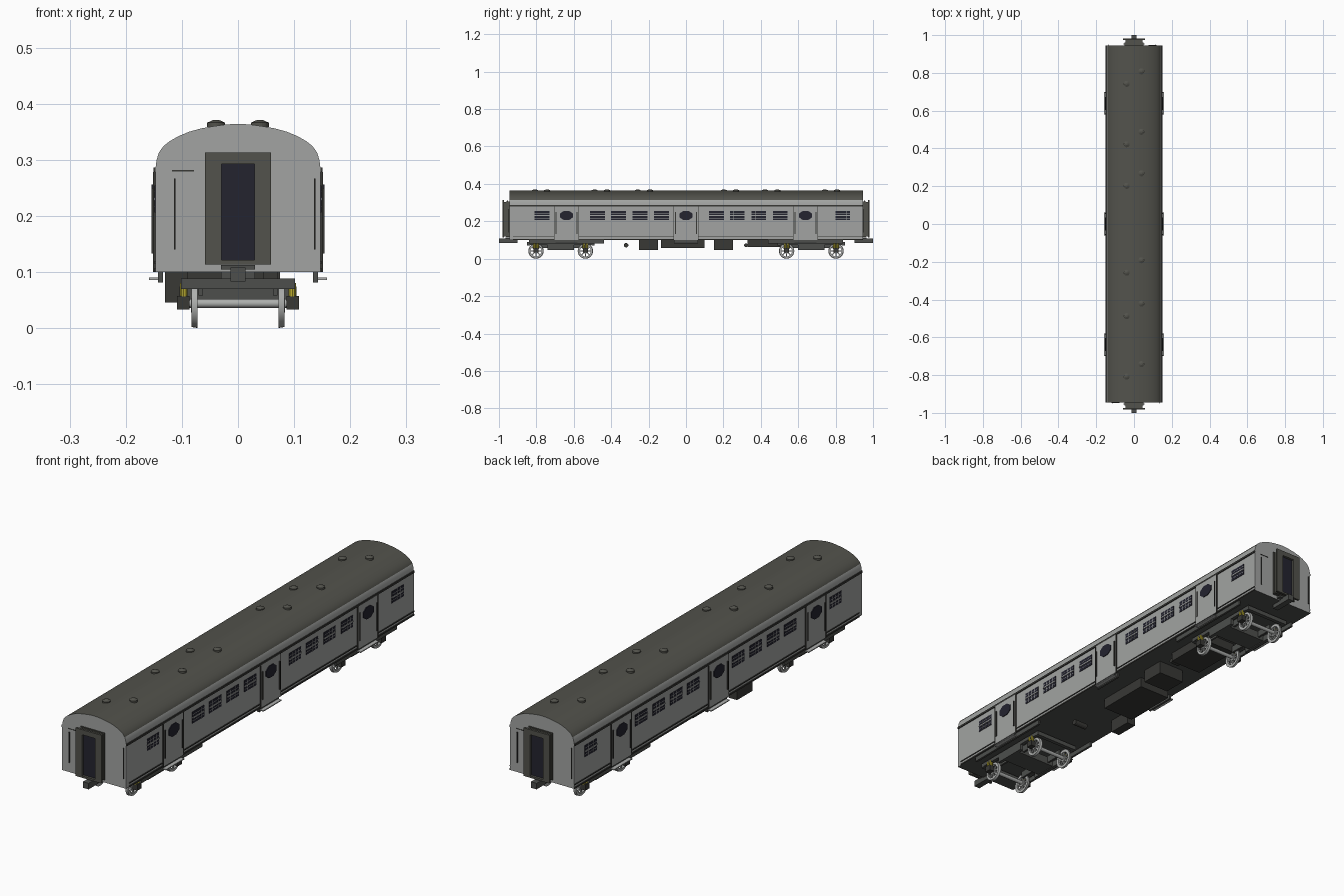
import bpy, bmesh, math
from mathutils import Matrix, Vector

if "Cube" in bpy.data.objects:
    bpy.data.objects.remove(bpy.data.objects["Cube"], do_unlink=True)


def material(name, r, g, b):
    m = bpy.data.materials.new(name)
    m.use_nodes = True
    m.diffuse_color = (r, g, b, 1)
    node = next(n for n in m.node_tree.nodes if n.type == 'BSDF_PRINCIPLED')
    node.inputs["Base Color"].default_value = (r, g, b, 1)
    return m


GREY = material("light grey", .36, .37, .36)
ROOF = material("dark olive grey", .085, .085, .072)
TRIM = material("charcoal", .04, .04, .036)
FLOOR = material("underframe grey", .075, .078, .073)
NAVY = material("navy glass", .017, .017, .028)
STEEL = material("wheel steel", .42, .43, .42)
YELLOW = material("spring yellow", .5, .42, .03)


class Part:
    """Collects simple solids into one named object."""

    def __init__(self, name, *mats):
        self.name, self.mats, self.bm = name, mats, bmesh.new()

    def box(self, x, y, z):
        size = Matrix.Diagonal((x[1] - x[0], y[1] - y[0], z[1] - z[0], 1))
        mid = Matrix.Translation([sum(v) / 2 for v in (x, y, z)])
        bmesh.ops.create_cube(self.bm, size=1, matrix=mid @ size)

    def pair(self, x, y, z):
        self.box(x, y, z)
        self.box((-x[1], -x[0]), y, z)

    def cylinder(self, centre, r, depth, axis='Z', top=None, sides=24):
        turn = {'X': Matrix.Rotation(math.pi / 2, 4, 'Y'),
                'Y': Matrix.Rotation(math.pi / 2, 4, 'X'), 'Z': Matrix()}[axis]
        bmesh.ops.create_cone(self.bm, cap_ends=True, segments=sides, radius1=r,
                              radius2=r if top is None else top, depth=depth,
                              matrix=Matrix.Translation(centre) @ turn)

    def prism(self, profile, y0, y1):
        verts = [self.bm.verts.new((x, y0, z)) for x, z in profile]
        face = self.bm.faces.new(verts)
        new = bmesh.ops.extrude_face_region(self.bm, geom=[face])["geom"]
        bmesh.ops.translate(self.bm, vec=(0, y1 - y0, 0),
                            verts=[v for v in new if isinstance(v, bmesh.types.BMVert)])

    def done(self, rule=None, smooth=False):
        bmesh.ops.recalc_face_normals(self.bm, faces=self.bm.faces)
        if rule:
            for f in self.bm.faces:
                f.material_index = rule(f)
        mesh = bpy.data.meshes.new(self.name)
        self.bm.to_mesh(mesh)
        self.bm.free()
        for m in self.mats:
            mesh.materials.append(m)
        obj = bpy.data.objects.new(self.name, mesh)
        bpy.context.collection.objects.link(obj)
        if smooth:
            bpy.ops.object.select_all(action='DESELECT')
            obj.select_set(True)
            bpy.context.view_layer.objects.active = obj
            bpy.ops.object.shade_smooth_by_angle(angle=math.radians(35))
        return obj


def span(mid, half):
    return (mid - half, mid + half)


L, W = .945, .147

# Body shell with a dark underside
p = Part("body", GREY, FLOOR)
p.box((-W, W), (-L, L), (.1, .285))
p.done(lambda f: int(f.normal.z < -.5))

# Arched roof: pale ends and lower edge, dark covering
half = [(W, .285), (.145, .3), (.141, .313), (.133, .324), (.122, .333), (.106, .342),
        (.087, .35), (.065, .356), (.042, .36), (.02, .363)]
arch = half + [(0, .364)] + [(-x, z) for x, z in reversed(half)]
p = Part("roof", GREY, ROOF)
p.prism(arch, -L, L)
p.done(lambda f: int(abs(f.normal.y) < .5 and f.calc_center_median().z > .312), True)

# Long trim lines at the eaves and sill
p = Part("side_trim", TRIM)
p.pair((W - .002, .151), (-L, L), (.278, .286))
p.pair((W - .002, .15), (-L + .02, L), (.1, .106))
p.pair((W - .002, .15), (-L + .02, L), (.115, .119))
p.done()

# Roof ventilators
p = Part("roof_vents", ROOF)
for y in (-.775, -.455, -.225, .235, .455, .775):
    for s in (-1, 1):
        at = (s * .039, y + s * .033)
        p.cylinder((*at, .362), .016, .008)
        p.cylinder((*at, .3685), .016, .005, top=.005)
p.done()

# Side doors with rims, handrails and eight-sided windows
doors = (-.639, 0, .639)
door = Part("side_doors", GREY)
seam = Part("door_seams", TRIM)
rail = Part("door_handrails", TRIM)
glass = Part("door_windows", NAVY)
step = Part("door_steps", STEEL)
bracket = Part("step_brackets", FLOOR)
for y in doors:
    door.pair((W, .151), span(y, .064), (.1, .278))
    step.pair((.135, .159), span(y, .06), (.086, .09))
    bracket.pair((.134, .143), span(y, .065 if y == 0 else .2), (.081, .1))
    for e in (-1, 1):
        seam.pair((W, .1515), span(y + e * .065, .002), (.1, .278))
        rail.pair((.151, .1545), span(y + e * .056, .002), (.133, .25))
    for s in (-1, 1):
        m = Matrix.Translation((s * .152, y, .231)) @ Matrix.Diagonal((1, .037, .027, 1))
        m = m @ Matrix.Rotation(math.pi / 2, 4, 'Y') @ Matrix.Rotation(math.pi / 8, 4, 'Z')
        bmesh.ops.create_cone(glass.bm, cap_ends=True, segments=8, radius1=1,
                              radius2=1, depth=.004, matrix=m)
for part in (door, seam, rail, glass, step, bracket):
    part.done()

# Passenger windows with slats
glass = Part("side_windows", NAVY)
slat = Part("window_slats", GREY)
for y in (-.77, -.473, -.361, -.246, -.131, .163, .275, .39, .505, .837):
    glass.pair((W, .149), span(y, .039), (.206, .254))
    slat.pair((.148, .151), span(y, .039), (.2275, .2325))
    for z in (.217, .243):
        slat.pair((.148, .1495), span(y, .039), span(z, .0008))
    for k in (-1, 0, 1):
        slat.pair((.148, .1495), span(y + k * .019, .0008), (.206, .254))
glass.done()
slat.done()

# End gangways, doors, couplers and handrails
frame = Part("gangway_frames", ROOF)
glass = Part("gangway_doors", NAVY)
coupler = Part("couplers", FLOOR)
rail = Part("end_handrails", TRIM)


def ring(part, w, y, top, low):
    part.pair((.029, w), y, (low, top))
    part.box((-.029, .029), y, (.292, top))
    part.box((-.029, .029), y, (low, .121))


for s in (-1, 1):
    def out(a, b):
        return tuple(sorted((s * a, s * b)))
    ring(frame, .05, out(.94, .962), .306, .116)
    ring(frame, .055, out(.951, .956), .31, .115)
    ring(frame, .045, out(.962, .973), .302, .118)
    ring(frame, .059, out(.973, .982), .313, .113)
    glass.box((-.029, .029), out(.945, .972), (.121, .292))
    coupler.box((-.013, .013), out(.9, 1), (.083, .108))
    coupler.box((-.03, .03), out(.93, .965), (.104, .112))
    for x in (s * .113, -s * .137):
        rail.box(span(x, .0012), out(L, L + .004), (.14, .267))
    rail.box(span(s * .098, .02), out(L, L + .002), (.2795, .2815))
for part in (frame, glass, coupler, rail):
    part.done()

# Bogies: frame, axle boxes, springs, axles and spoked wheels
frame = Part("bogie_frames", FLOOR)
boxes = Part("axle_boxes", TRIM)
spring = Part("bogie_springs", YELLOW)
axle = Part("axles", STEEL)
wheel = Part("wheels", STEEL)
R, ZC = .041, .041
for b in (-.67, .67):
    frame.pair((.088, .102), span(b, .165), (.072, .088))
    frame.pair((.062, .07), span(b, .12), (.058, .086))
    frame.box((-.09, .09), span(b, .045), (.05, .084))
    frame.box((-.03, .03), span(b, .03), (.08, .102))
    frame.pair((.09, .104), span(b, .07), (.047, .074))
    for e in (-1, 1):
        frame.box((-.102, .102), span(b + e * .172, .008), (.07, .088))
        y = b + e * .132
        boxes.pair((.086, .109), span(y, .014), (.033, .057))
        axle.cylinder((0, y, ZC + .003), .008, .18, 'X', sides=12)
        for s in (-1, 1):
            for k in (-1, 1):
                spring.cylinder((s * .097, y + k * .008, .068), .007, .024, sides=10)
            # Wheel rim as a closed ring, then hub and spokes
            rings = []
            for i in range(28):
                a = math.tau * i / 28
                rings.append([wheel.bm.verts.new((s * x, y + r * math.cos(a), ZC + r * math.sin(a)))
                              for x, r in ((.072, R), (.083, R - .002), (.083, R - .012), (.072, R - .012))])
            for i in range(28):
                u, v = rings[i - 1], rings[i]
                for j in range(4):
                    wheel.bm.faces.new((u[j - 1], u[j], v[j], v[j - 1]))
            wheel.cylinder((s * .078, y, ZC), .013, .012, 'X', sides=16)
            for i in range(4):
                m = Matrix.Translation((s * .078, y, ZC)) @ Matrix.Rotation(math.pi * i / 4, 4, 'X')
                bmesh.ops.create_cube(wheel.bm, size=1,
                                      matrix=m @ Matrix.Diagonal((.005, .006, .062, 1)))
frame.done()
boxes.done()
spring.done()
axle.done(smooth=True)
wheel.done(smooth=True)

# Equipment hung below the floor
p = Part("underfloor_equipment", TRIM)
p.box((-.1, .045), (-.134, .098), (.057, .1))
p.box((-.05, .07), (.15, .25), (.046, .1))
p.box((-.13, -.09), (-.25, -.15), (.046, .1))
p.box((-.07, .075), (.33, .55), (.062, .1))
p.cylinder((.02, -.32, .072), .012, .06, 'X', sides=12)
p.cylinder((.05, .32, .072), .01, .04, 'X', sides=12)
p.done()
